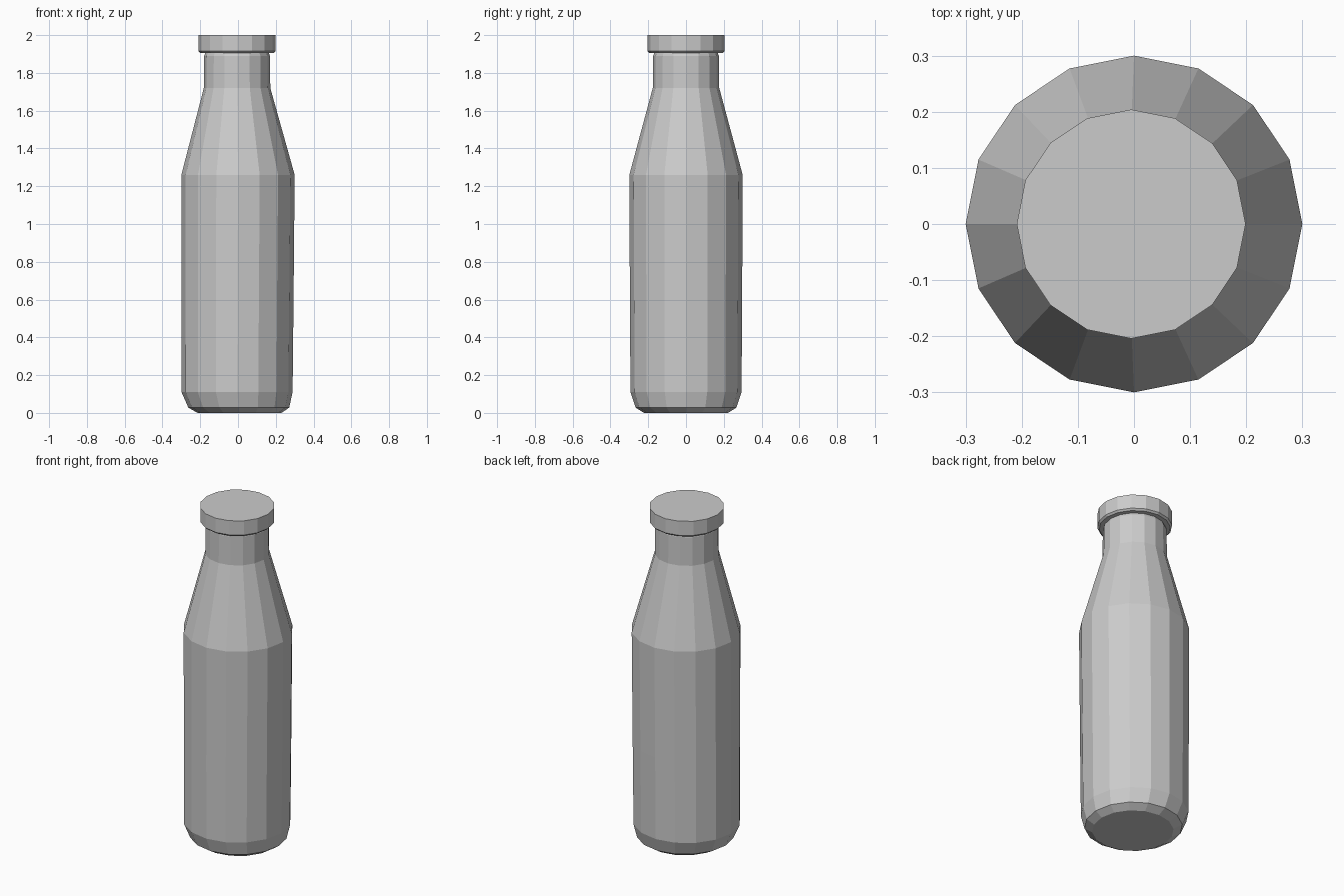
import bpy, bmesh, math

if "Cube" in bpy.data.objects:
    bpy.data.objects.remove(bpy.data.objects["Cube"])

SIDES = 16


def lathe(name, profile):
    """Flat-faced closed solid from rings of (radius, height, centre x)."""
    bm = bmesh.new()
    rings = []
    for r, z, cx in profile:
        rings.append([bm.verts.new((cx + r * math.cos(2 * math.pi * i / SIDES),
                                    r * math.sin(2 * math.pi * i / SIDES), z))
                      for i in range(SIDES)])
    for a, b in zip(rings, rings[1:]):
        for i in range(SIDES):
            j = (i + 1) % SIDES
            bm.faces.new((a[i], a[j], b[j], b[i]))
    bm.faces.new(rings[0][::-1])
    bm.faces.new(rings[-1])
    bmesh.ops.recalc_face_normals(bm, faces=bm.faces)
    mesh = bpy.data.meshes.new(name)
    bm.to_mesh(mesh)
    bm.free()
    obj = bpy.data.objects.new(name, mesh)
    bpy.context.collection.objects.link(obj)
    return obj


# Bottle: rounded foot, straight body, sloping shoulder, neck
lathe("bottle", [
    (0.222, 0.0, 0.008),
    (0.267, 0.028, 0.004),
    (0.294, 0.11, -0.005),
    (0.297, 0.60, -0.003),
    (0.300, 1.26, 0.0),
    (0.176, 1.72, -0.005),
    (0.174, 1.89, -0.005),
    (0.166, 1.91, -0.005),
])

# Cap: overhanging disc with a small lower bevel
lathe("cap", [
    (0.194, 1.905, -0.005),
    (0.204, 1.915, -0.005),
    (0.204, 2.0, -0.005),
])
